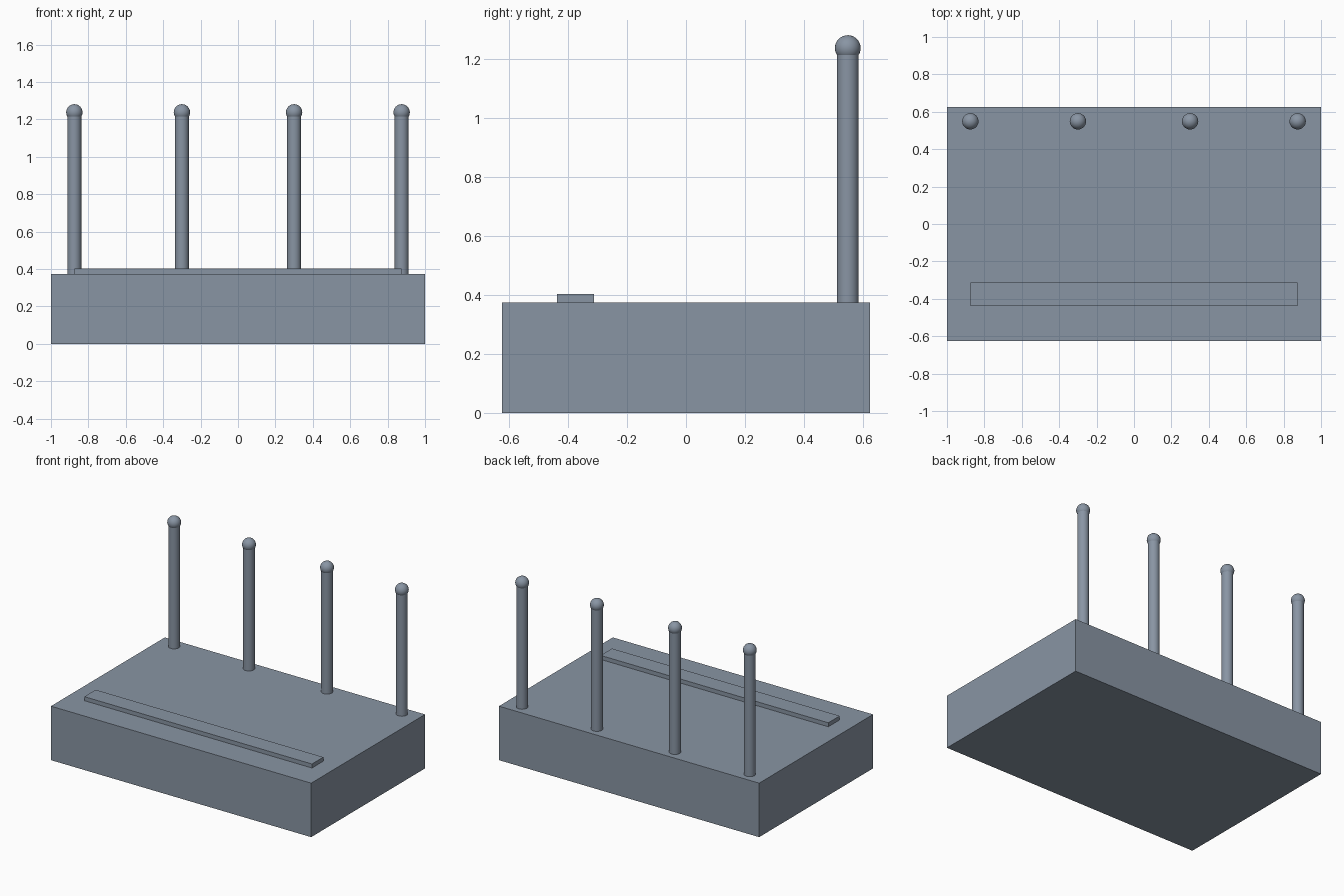
import bpy

if "Cube" in bpy.data.objects:
    bpy.data.objects.remove(bpy.data.objects["Cube"])

BODY_TOP = 0.375
TIP_Z = 1.238

# Slate blue-grey finish shared by all parts
slate = bpy.data.materials.new("slate")
slate.diffuse_color = (0.25, 0.30, 0.37, 1)
slate.use_nodes = True
slate.node_tree.nodes["Principled BSDF"].inputs["Base Color"].default_value = slate.diffuse_color


def finish(name):
    """Name the newest object and give it the slate finish."""
    obj = bpy.context.object
    obj.name = name
    obj.data.materials.append(slate)
    return obj


def box(name, x, y, z):
    """Box from (min, max) ranges on each axis."""
    ranges = (x, y, z)
    bpy.ops.mesh.primitive_cube_add(size=1, location=[(a + b) / 2 for a, b in ranges])
    obj = finish(name)
    obj.scale = [b - a for a, b in ranges]
    bpy.ops.object.transform_apply(location=False, rotation=False, scale=True)


def antenna(index, x, y=0.549):
    """Upright round rod with a ball tip."""
    bpy.ops.mesh.primitive_cylinder_add(
        vertices=32, radius=0.037, depth=TIP_Z - BODY_TOP,
        location=(x, y, (TIP_Z + BODY_TOP) / 2))
    finish(f"antenna_rod_{index}")
    bpy.ops.object.shade_smooth_by_angle()
    bpy.ops.mesh.primitive_uv_sphere_add(
        segments=32, ring_count=16, radius=0.0437, location=(x, y, TIP_Z))
    finish(f"antenna_tip_{index}")
    bpy.ops.object.shade_smooth()


# Main housing
box("body", (-1, 1), (-0.625, 0.625), (0, BODY_TOP))

# Raised indicator strip near the front
box("front_strip", (-0.875, 0.875), (-0.4375, -0.3125), (BODY_TOP, 0.403))

# Row of antennas along the back
for i, x in enumerate((-0.875, -0.3, 0.3, 0.875), 1):
    antenna(i, x)
